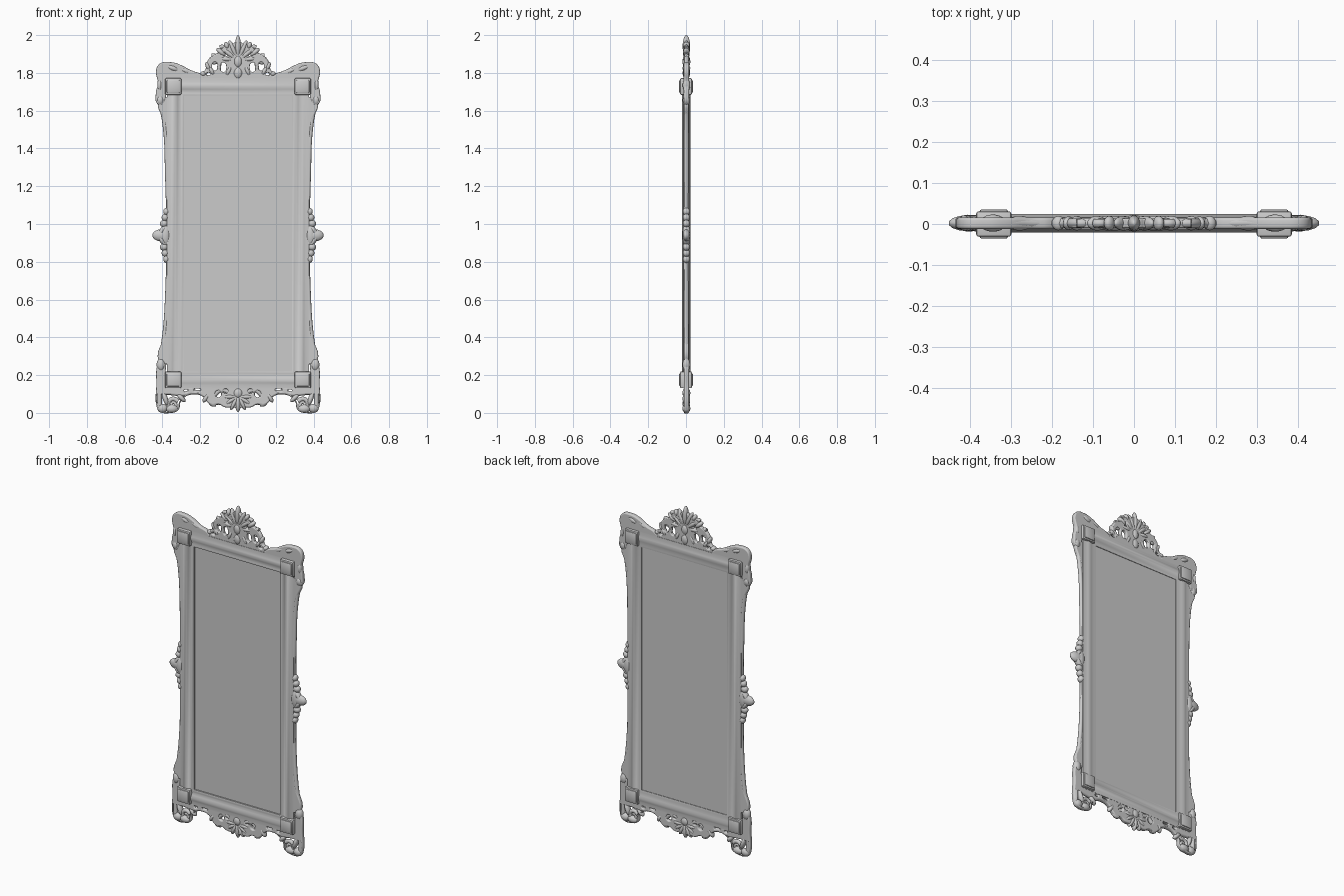
import bpy, bmesh
from math import sin, cos, pi, radians
from mathutils import Matrix, Vector

if "Cube" in bpy.data.objects:
    bpy.data.objects.remove(bpy.data.objects["Cube"])


def add_object(name, mesh, mirror=True, angle=50):
    ob = bpy.data.objects.new(name, mesh)
    bpy.context.collection.objects.link(ob)
    bpy.ops.object.select_all(action='DESELECT')
    ob.select_set(True)
    bpy.context.view_layer.objects.active = ob
    bpy.ops.object.shade_smooth_by_angle(angle=radians(angle))
    if mirror:
        ob.modifiers.new("Mirror", 'MIRROR').use_mirror_merge = False
    return ob


def spline(cu, pts, cyclic):
    sp = cu.splines.new('BEZIER')
    sp.bezier_points.add(len(pts) - 1)
    for bp, p in zip(sp.bezier_points, pts):
        bp.co = (p[0], p[1], 0)
        bp.radius = p[2] if len(p) > 2 else 1
        bp.handle_left_type = bp.handle_right_type = 'AUTO'
    sp.use_cyclic_u = cyclic
    sp.resolution_u = 5


def curve_to_object(name, cu, mirror):
    tmp = bpy.data.objects.new("tmp", cu)
    bpy.context.collection.objects.link(tmp)
    dg = bpy.context.evaluated_depsgraph_get()
    me = bpy.data.meshes.new_from_object(tmp.evaluated_get(dg))
    bpy.data.objects.remove(tmp)
    me.transform(Matrix.Translation((0, 0.002, 0)) @ Matrix.Rotation(pi / 2, 4, 'X'))
    return add_object(name, me, mirror)


def plate(name, outline, holes=(), half=0.014, bevel=0.007, mirror=True):
    """Flat rounded plate in the xz plane; holes are (x, z, rx, rz)."""
    cu = bpy.data.curves.new(name, 'CURVE')
    cu.dimensions, cu.fill_mode = '2D', 'BOTH'
    cu.extrude, cu.bevel_depth, cu.bevel_resolution, cu.offset = half - bevel, bevel, 2, -bevel
    spline(cu, outline, True)
    for x, z, rx, rz in holes:
        spline(cu, [(x + rx * cos(a * pi / 3), z + rz * sin(a * pi / 3)) for a in range(6)], True)
    return curve_to_object(name, cu, mirror)


def tube(name, paths, r, mirror=True):
    """Round mouldings along (x, z[, thickness]) paths."""
    cu = bpy.data.curves.new(name, 'CURVE')
    cu.dimensions, cu.bevel_depth, cu.bevel_resolution, cu.use_fill_caps = '3D', r, 3, True
    for p in paths:
        spline(cu, p, False)
    return curve_to_object(name, cu, mirror)


def scroll(x, z, r, start, turns):
    """Spiral path that tightens towards its centre."""
    n = 9
    return [(x + r * (1 - .75 * i / n) * cos(radians(start) + turns * 2 * pi * i / n),
             z + r * (1 - .75 * i / n) * sin(radians(start) + turns * 2 * pi * i / n),
             1 - .4 * i / n) for i in range(n + 1)]


def leaves(name, items, mirror=True):
    """Ellipsoid leaves (x, z, half width, half length, tilt, half depth)."""
    bm = bmesh.new()
    for x, z, rx, rz, tilt, ry in items:
        m = (Matrix.Translation((x, 0.002, z)) @ Matrix.Rotation(radians(tilt), 4, 'Y')
             @ Matrix.Diagonal((rx, ry, rz, 1)))
        bmesh.ops.create_uvsphere(bm, u_segments=14, v_segments=9, radius=1, matrix=m)
    me = bpy.data.meshes.new(name)
    bm.to_mesh(me)
    return add_object(name, me, mirror)


def boxes(name, items, bevel, mirror=True):
    bm = bmesh.new()
    for c, s in items:
        bmesh.ops.create_cube(bm, size=1, matrix=Matrix.Translation(c) @ Matrix.Diagonal((*s, 1)))
    if bevel:
        bmesh.ops.bevel(bm, geom=bm.edges[:], offset=bevel, segments=2, profile=.5, affect='EDGES')
    me = bpy.data.meshes.new(name)
    bm.to_mesh(me)
    return add_object(name, me, mirror, 35)


# Mirror panel
boxes("mirror_panel", [((0, .005, .95), (.59, .014, 1.48))], 0, False)

# Moulded rectangular frame: one profile (distance outwards, depth) carried round the opening
profile = [(0, -.010), (.012, -.014), (.022, -.010), (.034, -.014), (.046, -.021), (.062, -.021),
           (.074, -.013), (.092, -.012), (.092, .016), (.074, .017), (.062, .024), (.046, .024),
           (.034, .018), (.012, .018), (0, .015)]
bm = bmesh.new()
rings = [[bm.verts.new((sx * (.285 + d), y, .95 + sz * (.73 + d)))
          for sx, sz in ((-1, -1), (1, -1), (1, 1), (-1, 1))] for d, y in profile]
for a, b in zip(rings, rings[1:] + rings[:1]):
    for i in range(4):
        j = (i + 1) % 4
        bm.faces.new((a[i], a[j], b[j], b[i]))
bmesh.ops.recalc_face_normals(bm, faces=bm.faces)
me = bpy.data.meshes.new("frame_moulding")
bm.to_mesh(me)
add_object("frame_moulding", me, False, 45)

# Corner blocks with a raised pad
boxes("corner_blocks", [((.343, 0, z), s) for z in (1.728, .175)
                        for s in ((.086, .062, .088), (.07, .072, .07))], .006)

# Bowed outer side strips
edge = [(.415, 1.66), (.388, 1.53), (.374, 1.25), (.368, .94), (.373, .65), (.388, .42), (.413, .27)]
plate("side_strip", [(.35, 1.66)] + edge + [(.35, .27)], half=.012)
tube("side_bead", [edge], .012)

# Upper corner brackets
plate("upper_bracket", [(.18, 1.765), (.20, 1.795), (.25, 1.812), (.31, 1.845), (.36, 1.857),
                        (.415, 1.848), (.434, 1.81), (.424, 1.75), (.435, 1.69), (.43, 1.64),
                        (.405, 1.63), (.385, 1.66), (.365, 1.75), (.30, 1.76)])
tube("upper_bracket_scrolls", [
    [(.19, 1.785, .6), (.25, 1.80), (.31, 1.83), (.36, 1.843), (.405, 1.836), (.42, 1.80),
     (.408, 1.75), (.418, 1.69), (.415, 1.65, .8)],
    scroll(.385, 1.805, .03, 90, -1.3), [(.36, 1.80), (.31, 1.80), (.25, 1.78, .6)],
    [(.39, 1.77), (.395, 1.71), (.40, 1.66, .6)]], .0135)
leaves("upper_bracket_leaves", [(.412, 1.655, .022, .028, 0, .02), (.345, 1.825, .016, .035, 70, .021),
                                (.415, 1.735, .013, .035, 0, .02), (.28, 1.812, .013, .035, 65, .018)])

# Pierced crest
plate("crest_plate", [(-.02, 1.76), (.19, 1.762), (.2, 1.79), (.168, 1.815), (.158, 1.86),
                      (.135, 1.89), (.10, 1.908), (.075, 1.938), (.04, 1.95), (-.02, 1.96)],
      [(.078, 1.83, .016, .026), (.122, 1.835, .015, .024), (.066, 1.893, .010, .016),
       (.158, 1.793, .013, .008)], half=.012, bevel=.005)
tube("crest_scrolls", [
    [(.2, 1.785), (.165, 1.81), (.153, 1.855), (.13, 1.883), (.09, 1.90, .8)],
    scroll(.128, 1.87, .024, 60, 1.3), scroll(.082, 1.925, .016, 30, 1.1),
    [(.03, 1.80), (.055, 1.86), (.085, 1.88), (.10, 1.86, .6)],
    [(.04, 1.79), (.095, 1.79), (.10, 1.83), (.09, 1.87, .6)],
    [(.0, 1.785), (.10, 1.778), (.19, 1.78)]], .011)
leaves("crest_leaves", [(.14, 1.81, .012, .028, 30, .018), (.05, 1.81, .013, .032, -25, .018),
                        (.09, 1.91, .014, .03, 50, .018), (.06, 1.945, .013, .02, 20, .018),
                        (.16, 1.835, .012, .024, 20, .017), (.185, 1.795, .016, .013, 0, .018)])
# Crest palmette
leaves("crest_palmette", [(.062 * sin(radians(a)), 1.87 + k * cos(radians(a)), .014, l, a, .018)
                          for a, k, l in ((24, .06, .052), (50, .05, .045), (85, .04, .035))])
leaves("crest_centre", [(0, 1.94, .016, .06, 0, .02), (0, 1.86, .024, .035, 0, .021),
                        (0, 1.80, .026, .035, 0, .02)], False)

# Side ornaments
leaves("side_ornament", [(.405, .94, .05, .032, 0, .02), (.402, .965, .014, .038, -35, .019),
                         (.402, .913, .014, .038, 35, .019), (.385, .94, .028, .06, 0, .021)]
       + [(.392 - .006 * i, .94 + s * (.062 + .032 * i), .022 - .003 * i, .02, 0, .019)
          for s in (1, -1) for i in range(3)])

# Pierced apron with feet
plate("apron_and_foot", [(.41, .285), (.428, .25), (.432, .15), (.43, .03), (.415, .006), (.335, .006),
                         (.312, .02), (.305, .055), (.275, .088), (.24, .10), (.19, .09), (.165, .06),
                         (.14, .042), (.10, .045), (.07, .03), (.03, .03), (-.02, .03),
                         (-.02, .145), (.15, .145), (.33, .145), (.38, .2), (.385, .26)],
      [(.215, .121, .018, .009), (.105, .1, .016, .018), (.065, .115, .012, .012),
       (.275, .118, .010, .008)], half=.013)
tube("apron_scrolls", [
    [(.413, .28, .7), (.418, .22), (.416, .12), (.415, .03)],
    [(.40, .11), (.345, .105), (.29, .10), (.24, .11), (.185, .10), (.15, .06, .8)],
    scroll(.345, .045, .032, 150, -1.3), scroll(.128, .068, .025, 240, 1.2),
    [(.13, .09), (.09, .12), (.04, .10), (.03, .07, .6)],
    [(.14, .05), (.095, .055), (.06, .04, .6)]], .0125)
leaves("apron_leaves", [(.408, .255, .024, .035, 0, .021), (.40, .024, .028, .024, 0, .021),
                        (.35, .022, .034, .022, 0, .021), (.385, .075, .014, .04, 20, .02),
                        (.30, .08, .014, .03, 45, .018), (.17, .08, .013, .028, -30, .018)])
# Apron shell pendant
leaves("apron_shell", [(.045 * sin(radians(a)), .085 - .038 * cos(radians(a)), .013, .04, -a, .019)
                       for a in (28, 58, 90)])
leaves("apron_shell_centre", [(0, .05, .015, .046, 0, .02), (0, .105, .028, .03, 0, .021)], False)
